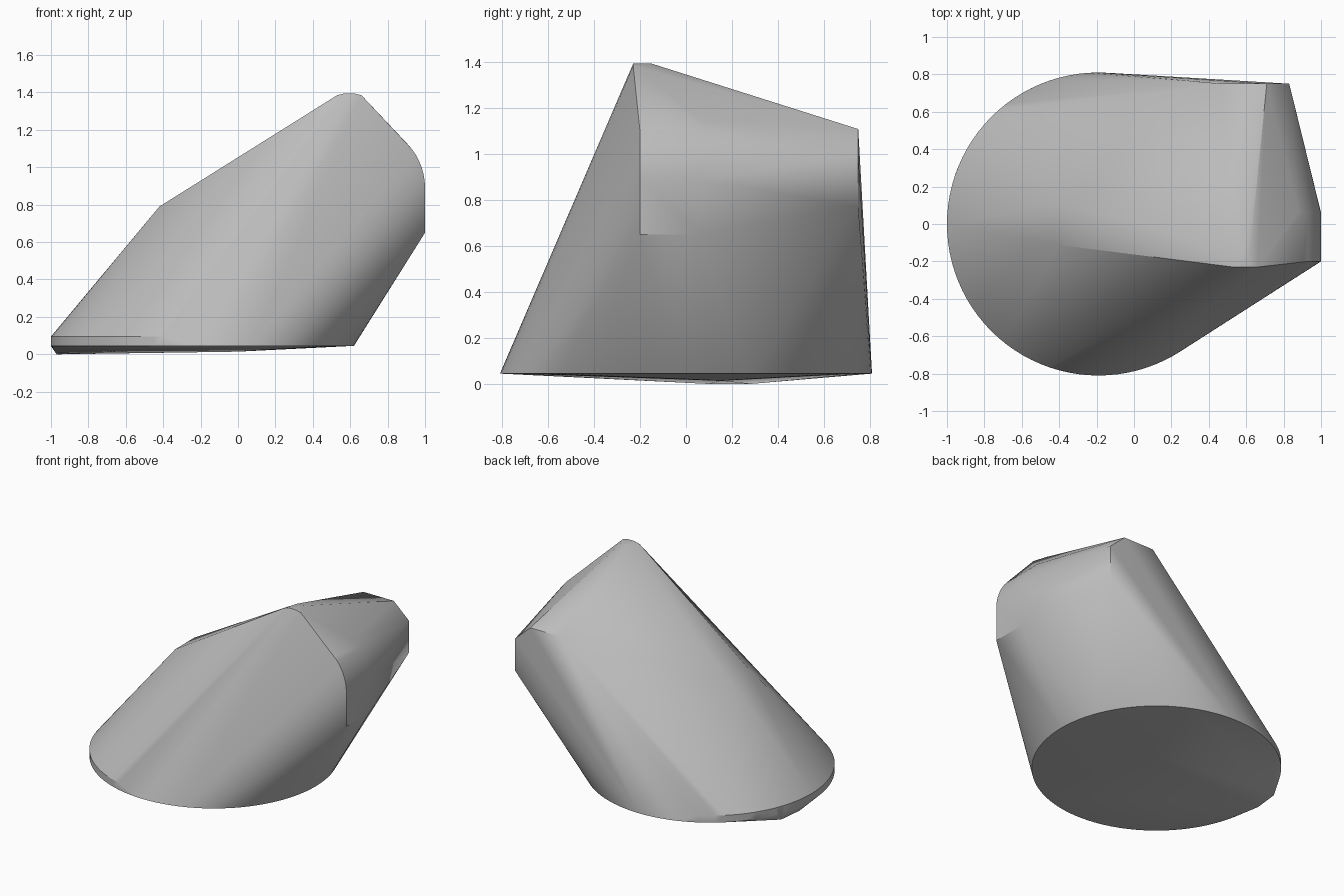
import bpy, bmesh, math

cube = bpy.data.objects.get("Cube")
if cube:
    bpy.data.objects.remove(cube)

gray = bpy.data.materials.new("neutral gray")
gray.use_nodes = True
colour = (0.5, 0.5, 0.5, 1)
gray.diffuse_color = colour
gray.node_tree.nodes["Principled BSDF"].inputs["Base Color"].default_value = colour

RADIUS, CENTRE = 0.81, -0.19


def arc(start, end, steps, z):
    """Points along the round foot, angles in degrees."""
    angles = [math.radians(start + (end - start) * i / steps) for i in range(steps + 1)]
    return [(CENTRE + RADIUS * math.cos(a), RADIUS * math.sin(a), z) for a in angles]


# Round foot, with a short upright rim on its left-hand half
points = arc(0, 360, 96, 0.045)[:-1] + arc(120, 255, 36, 0.095)

# Slightly bulged underside
points += [(-0.97, 0.1, 0), (-0.95, 0.28, 0), (0, 0.15, 0.014)]

# Rounded front shoulder, running back along the flat side
for i in range(9):
    a = math.radians(50 * i / 8)
    x, z = 0.66 + 0.34 * math.cos(a), 0.89 + 0.34 * math.sin(a)
    points += [(x, -0.2, z), (x, 0.06, z)]
points += [(1, -0.2, 0.65), (1, 0.06, 0.65)]

# Peak
for y in (-0.23, -0.15):
    points += [(0.53, -0.23, 1.385), (0.57, y, 1.395), (0.62, y, 1.395), (0.66, -0.23, 1.385)]

# Back end face and the small crest on the slope
points += [(x, 0.75, z) for x, z in ((0.83, 0.77), (0.83, 1.0), (0.71, 1.11), (0.47, 1.11))]
points += [(-0.42, y, 0.79) for y in (-0.11, 0.11)]

# Wrap everything in one convex skin
bm = bmesh.new()
for p in points:
    bm.verts.new(p)
bmesh.ops.remove_doubles(bm, verts=bm.verts, dist=0.002)
bmesh.ops.convex_hull(bm, input=bm.verts)
loose = [v for v in bm.verts if not v.link_faces]
bmesh.ops.delete(bm, geom=loose, context='VERTS')
bmesh.ops.recalc_face_normals(bm, faces=bm.faces)

mesh = bpy.data.meshes.new("convex_body")
bm.to_mesh(mesh)
bm.free()
mesh.materials.append(gray)
body = bpy.data.objects.new("convex_body", mesh)
bpy.context.collection.objects.link(body)
bpy.context.view_layer.objects.active = body
body.select_set(True)
bpy.ops.object.shade_smooth_by_angle(angle=math.radians(30))
